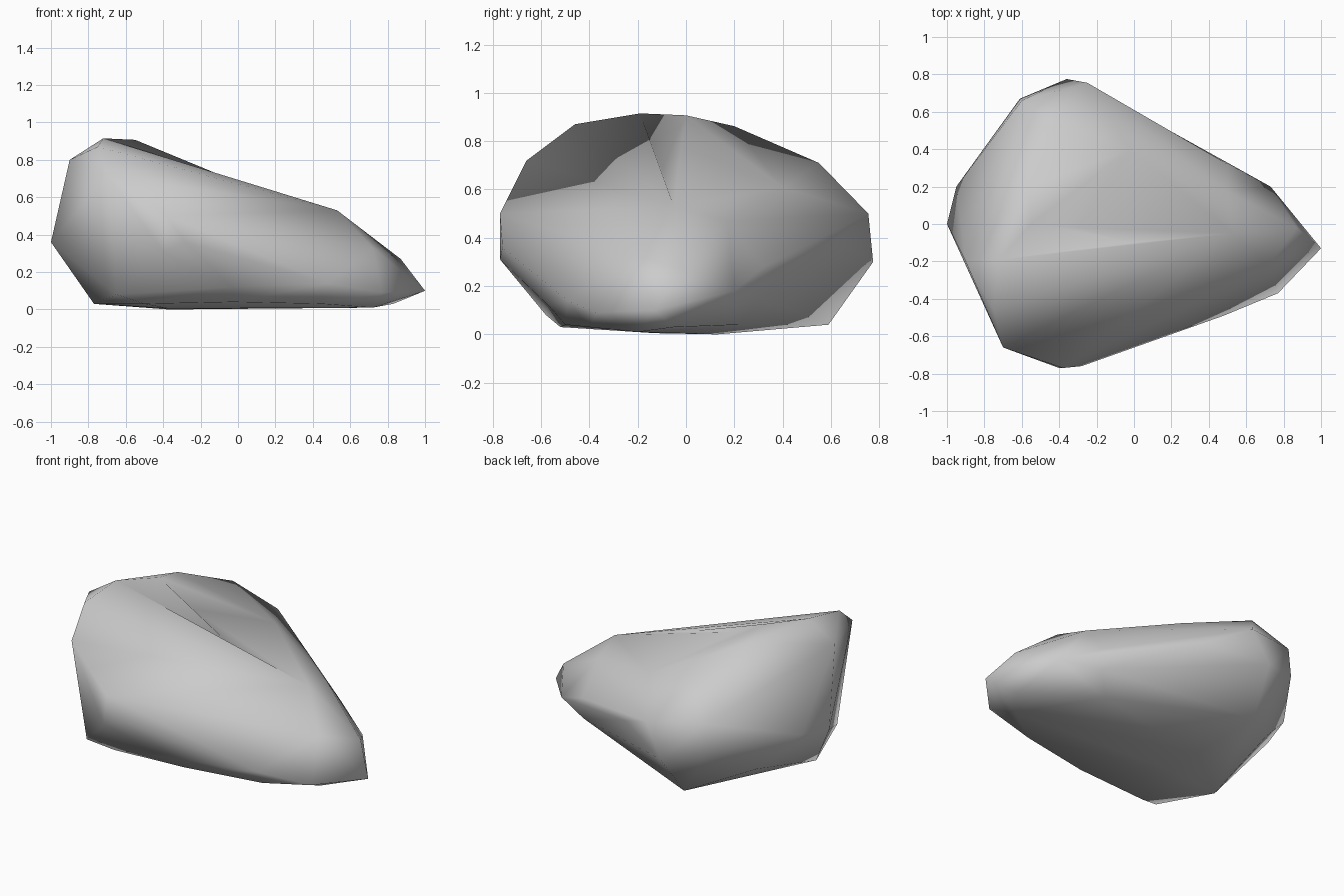
import bpy, bmesh
from mathutils import Vector

if "Cube" in bpy.data.objects:
    bpy.data.objects.remove(bpy.data.objects["Cube"])

# Corner points of the boulder, grouped by region
blunt_end = [(-1, 0, .36), (-.95, .2, .39), (-.9, -.2, .8), (-.77, -.2, .03), (-.72, .32, .16),
             (-.7, -.66, .72), (-.75, -.46, .87)]
crest = [(-.72, -.19, .915), (-.55, 0, .907), (-.56, .2, .862), (-.42, .55, .71)]
front_bulge = [(-.38, -.77, .5), (-.28, -.76, .36), (-.4, -.77, .31), (-.65, -.58, .08), (-.5, -.52, .03)]
back_bulge = [(-.61, .67, .36), (-.6, .66, .54), (-.36, .775, .3), (-.25, .755, .5), (-.4, .59, .04)]
middle = [(-.37, .13, 0), (-.37, -.13, .005), (-.3, -.02, .78), (0, -.1, .68), (-.02, .4, .61),
          (.0, .605, .38), (-.03, -.57, .12), (-.02, -.5, .04)]
nose = [(.53, -.05, .53), (.5, .32, .28), (.5, .31, .15), (.5, .17, .47), (.48, -.49, .14), (.45, -.4, .03),
        (.4, .22, .04), (.73, .2, .18), (.87, -.02, .27), (1, -.13, .1), (.77, -.37, .09), (.72, -.2, .01),
        (.72, -.22, .33), (.83, -.05, .03)]
points = [Vector(p) for p in blunt_end + crest + front_bulge + back_bulge + middle + nose]

# Skin the points: hull them in an inflated, rounder space, then put them back,
# which keeps the shallow hollows that a plain hull would fill
centre = Vector((-.12, -.02, .36))
bm = bmesh.new()
home = {}
for p in points:
    d = p - centre
    d = Vector((d.x / .95, d.y / .75, d.z / .48))
    v = bm.verts.new(d.normalized() * d.length ** .13)
    home[v] = p
bmesh.ops.convex_hull(bm, input=bm.verts[:])
for v in bm.verts:
    v.co = home[v]
bmesh.ops.delete(bm, geom=[v for v in bm.verts if not v.link_faces], context='VERTS')

# Flip edges that fold inward where the other diagonal would bulge out
bmesh.ops.recalc_face_normals(bm, faces=bm.faces[:])
mesh = bpy.data.meshes.new("boulder")
for _ in range(60):
    for e in bm.edges:
        a, b = e.verts
        fa, fb = e.link_faces
        c, d = [next(v for v in f.verts if v not in e.verts) for f in (fa, fb)]
        bulge = fa.normal.dot(d.co - c.co)
        if bulge > .02 and not bm.edges.get((c, d)):
            # both new triangles must face outward
            n1 = (a.co - c.co).cross(d.co - c.co)
            n2 = (d.co - c.co).cross(b.co - c.co)
            if n1.dot(n2) > 0:
                bmesh.ops.rotate_edges(bm, edges=[e], use_ccw=True)
                bm.normal_update()
                break
    else:
        break

bmesh.ops.recalc_face_normals(bm, faces=bm.faces[:])
bm.to_mesh(mesh)
bm.free()
mesh.shade_smooth()
boulder = bpy.data.objects.new("boulder", mesh)
bpy.context.collection.objects.link(boulder)
